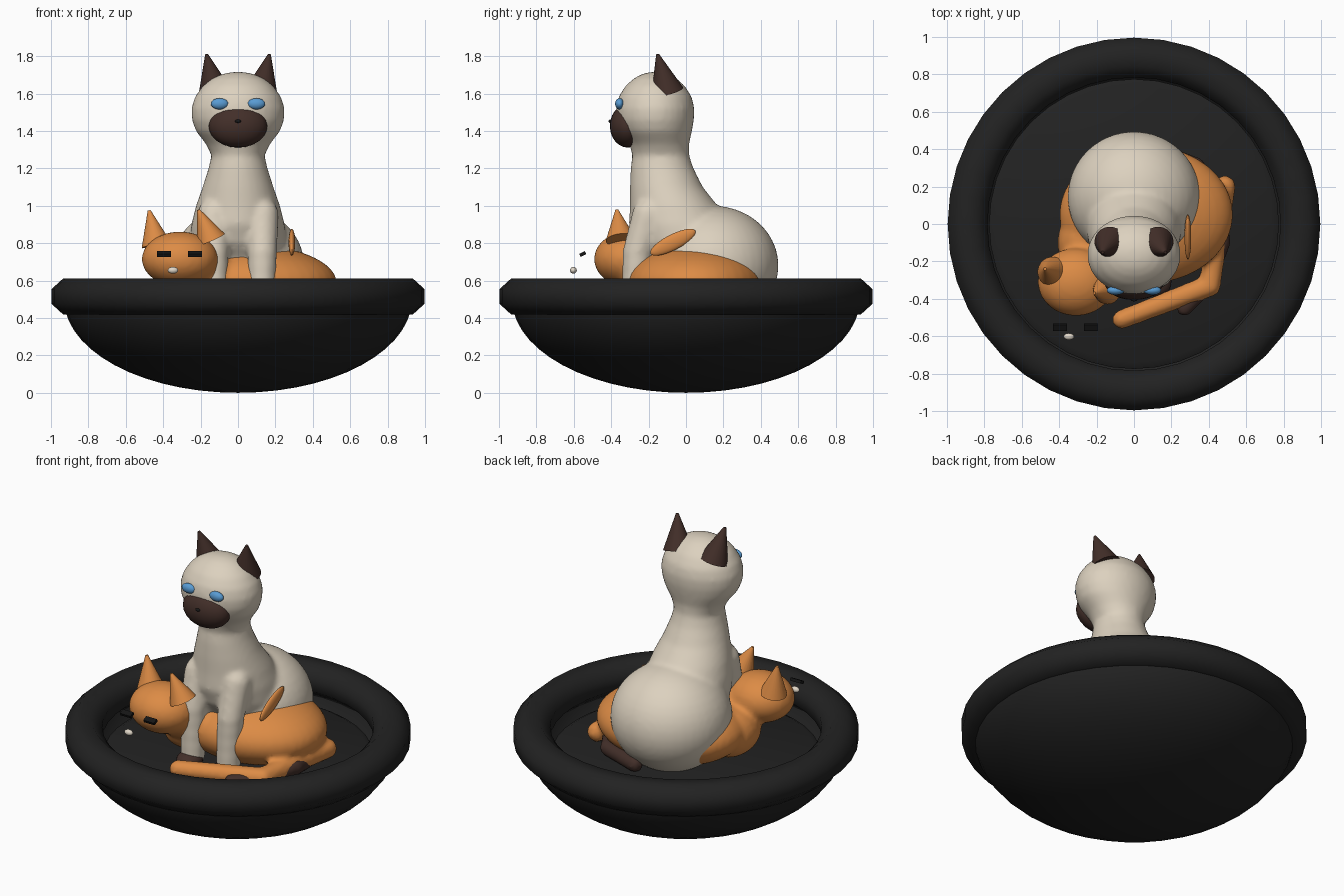
import bpy, bmesh, math
from mathutils import Vector, Matrix

if "Cube" in bpy.data.objects:
    bpy.data.objects.remove(bpy.data.objects["Cube"])


def material(name, rgb):
    m = bpy.data.materials.new(name)
    m.diffuse_color = (*rgb, 1)
    m.use_nodes = True
    m.node_tree.nodes["Principled BSDF"].inputs["Base Color"].default_value = m.diffuse_color
    return m


CHARCOAL = material("charcoal", (0.016, 0.016, 0.016))
CREAM = material("cream", (0.72, 0.64, 0.52))
ORANGE = material("orange", (0.72, 0.26, 0.06))
BROWN = material("dark brown", (0.055, 0.028, 0.022))
BLUE = material("blue", (0.10, 0.33, 0.65))
BLACK = material("black", (0.008, 0.008, 0.008))
PALE = material("pale nose", (0.75, 0.68, 0.58))


def finish(name, bm, mat, angle=60):
    bmesh.ops.recalc_face_normals(bm, faces=bm.faces)
    me = bpy.data.meshes.new(name)
    bm.to_mesh(me)
    bm.free()
    me.materials.append(mat)
    ob = bpy.data.objects.new(name, me)
    bpy.context.collection.objects.link(ob)
    bpy.ops.object.select_all(action='DESELECT')
    ob.select_set(True)
    bpy.context.view_layer.objects.active = ob
    bpy.ops.object.shade_smooth_by_angle(angle=math.radians(angle))
    return ob


def lathe(name, profile, mat, closed=False, angle=60, seg=40):
    bm = bmesh.new()
    vs = [bm.verts.new((r, 0, z)) for r, z in profile]
    edges = [bm.edges.new(p) for p in zip(vs, vs[1:])]
    if closed:
        edges.append(bm.edges.new((vs[-1], vs[0])))
    bmesh.ops.spin(bm, geom=vs + edges, cent=(0, 0, 0), axis=(0, 0, 1),
                   angle=math.tau, steps=seg)
    bmesh.ops.remove_doubles(bm, verts=bm.verts, dist=1e-4)
    return finish(name, bm, mat, angle)


def add_ball(bm, c, r, rot=None, seg=24):
    r = (r, r, r) if isinstance(r, (int, float)) else r
    mx = Matrix.Translation(c) @ (rot or Matrix()) @ Matrix.Diagonal((*r, 1))
    bmesh.ops.create_uvsphere(bm, u_segments=seg, v_segments=seg // 2, radius=1, matrix=mx)


def ball(name, c, r, mat, rot=None):
    bm = bmesh.new()
    add_ball(bm, c, r, rot)
    return finish(name, bm, mat)


def add_path(bm, pts, step=0.02):
    # overlapping balls along a polyline of (x, y, z, radius)
    for a, b in zip(pts, pts[1:]):
        a, b = Vector(a), Vector(b)
        n = max(1, int((b - a).length / step))
        for i in range(n + 1):
            p = a.lerp(b, i / n)
            add_ball(bm, p[:3], p[3], seg=16)


def add_loft(bm, rings, seg=32):
    # horizontal ellipses: z, centre y, x radius, y radius
    loops = [[bm.verts.new((rx * math.cos(math.tau * i / seg),
                            yc + ry * math.sin(math.tau * i / seg), z))
              for i in range(seg)] for z, yc, rx, ry in rings]
    for a, b in zip(loops, loops[1:]):
        for i in range(seg):
            j = (i + 1) % seg
            bm.faces.new((a[i], a[j], b[j], b[i]))
    bm.faces.new(loops[0][::-1])
    bm.faces.new(loops[-1])


def fuse(ob, voxel=0.016, smooth=6):
    m = ob.modifiers.new("fuse", 'REMESH')
    m.mode, m.voxel_size, m.use_smooth_shade = 'VOXEL', voxel, True
    s = ob.modifiers.new("soften", 'SMOOTH')
    s.factor, s.iterations = 0.5, smooth


def ear(name, base, tip, r, mat):
    base, d = Vector(base), Vector(tip) - Vector(base)
    rot = d.to_track_quat('Z', 'Y').to_matrix().to_4x4()
    bm = bmesh.new()
    bmesh.ops.create_cone(bm, cap_ends=True, segments=24, radius1=r, radius2=0.008,
                          depth=d.length, matrix=Matrix.Translation(base + d / 2) @ rot)
    finish(name, bm, mat)


# Basket: bowl shell, octagonal rim, cushion
arc = [math.radians(90 * i / 14) for i in range(15)]
outer = [(0.93 * math.sin(t), 0.5 - 0.5 * math.cos(t)) for t in arc]
inner = [(0.87 * math.sin(t), 0.5 - 0.44 * math.cos(t)) for t in reversed(arc)]
lathe("basket_bowl", outer + inner, CHARCOAL)
rim = [(0.89 + 0.115 * math.cos(math.radians(22.5 + 45 * i)),
        0.515 + 0.105 * math.sin(math.radians(22.5 + 45 * i))) for i in range(8)]
lathe("basket_rim", rim, CHARCOAL, closed=True)
lathe("basket_cushion", [(0, 0.41), (0.74, 0.41), (0.775, 0.39), (0.775, 0.25), (0, 0.25)],
      CHARCOAL, angle=40)

# Sitting cream cat: torso and head loft, haunch and front legs fused
bm = bmesh.new()
add_loft(bm, [(0.45, 0.08, 0.24, 0.2), (0.65, 0.06, 0.25, 0.22), (0.8, 0.0, 0.26, 0.27),
              (0.9, -0.03, 0.25, 0.275), (1.0, -0.065, 0.225, 0.235), (1.1, -0.105, 0.19, 0.195),
              (1.2, -0.128, 0.158, 0.168), (1.27, -0.135, 0.142, 0.152),
              (1.33, -0.143, 0.172, 0.16), (1.4, -0.16, 0.226, 0.192),
              (1.46, -0.165, 0.247, 0.208), (1.52, -0.165, 0.25, 0.21),
              (1.58, -0.165, 0.232, 0.197), (1.64, -0.165, 0.19, 0.16),
              (1.68, -0.165, 0.14, 0.115), (1.705, -0.165, 0.085, 0.07),
              (1.715, -0.165, 0.03, 0.025)])
add_ball(bm, (0, 0.145, 0.68), (0.355, 0.35, 0.32), seg=40)
for s in (-1, 1):
    add_path(bm, [(s * 0.13, -0.2, 0.95, 0.09), (s * 0.13, -0.26, 0.75, 0.08),
                  (s * 0.125, -0.275, 0.45, 0.072)])
fuse(finish("cream_cat_body", bm, CREAM))

for s, side in ((-1, "left"), (1, "right")):
    ear(f"cream_cat_{side}_ear", (s * 0.125, -0.1, 1.61), (s * 0.168, -0.152, 1.81), 0.088, BROWN)
    ball(f"cream_cat_{side}_eye", (s * 0.098, -0.355, 1.545), (0.047, 0.024, 0.03), BLUE)
    ball(f"cream_cat_{side}_paw", (s * 0.125, -0.305, 0.435), (0.075, 0.085, 0.045), BROWN)
ball("cream_cat_muzzle", (0, -0.312, 1.427), (0.157, 0.095, 0.116), BROWN)
ball("cream_cat_nose", (0, -0.404, 1.452), (0.016, 0.01, 0.009), BLACK)

# Brown tail curling round the right side
bm = bmesh.new()
add_path(bm, [(0.08, 0.4, 0.45, 0.05), (0.33, 0.31, 0.45, 0.05), (0.45, 0.1, 0.45, 0.05),
              (0.465, -0.1, 0.46, 0.052), (0.38, -0.33, 0.45, 0.05), (0.27, -0.45, 0.45, 0.045)])
fuse(finish("cream_cat_tail", bm, BROWN))

# Sleeping orange cat: body, neck, head and tail fused
bm = bmesh.new()
add_ball(bm, (0.065, 0.05, 0.585), (0.465, 0.37, 0.205), seg=40)
add_ball(bm, (-0.25, -0.1, 0.56), (0.16, 0.2, 0.15))
add_ball(bm, (-0.31, -0.31, 0.715), (0.205, 0.182, 0.147), seg=32)
add_path(bm, [(-0.24, -0.25, 0.66, 0.13), (0.0, -0.14, 0.58, 0.12)], 0.03)
add_path(bm, [(0.485, 0.2, 0.47, 0.06), (0.44, -0.08, 0.47, 0.06), (0.405, -0.33, 0.465, 0.06),
              (-0.065, -0.51, 0.465, 0.052)])
fuse(finish("orange_cat_body", bm, ORANGE), smooth=4)
ear("orange_cat_left_ear", (-0.437, -0.255, 0.79), (-0.475, -0.24, 0.975), 0.08, ORANGE)
ear("orange_cat_right_ear", (-0.145, -0.35, 0.82), (-0.212, -0.37, 0.978), 0.08, ORANGE)

# Thin upright fold on the flank
ball("orange_cat_fold", (0.288, -0.07, 0.805), (0.018, 0.135, 0.042), ORANGE,
     Matrix.Rotation(math.radians(27), 4, 'X'))

# Closed eyes and nose
for x, side in ((-0.395, "left"), (-0.23, "right")):
    bm = bmesh.new()
    bmesh.ops.create_cube(bm, size=1, matrix=Matrix.Translation((x, -0.552, 0.742)) @
                          Matrix.Rotation(math.radians(25), 4, 'X') @
                          Matrix.Diagonal((0.075, 0.034, 0.018, 1)))
    finish(f"orange_cat_{side}_eye", bm, BLACK, 30)
ball("orange_cat_nose", (-0.348, -0.602, 0.655), (0.028, 0.018, 0.018), PALE)
